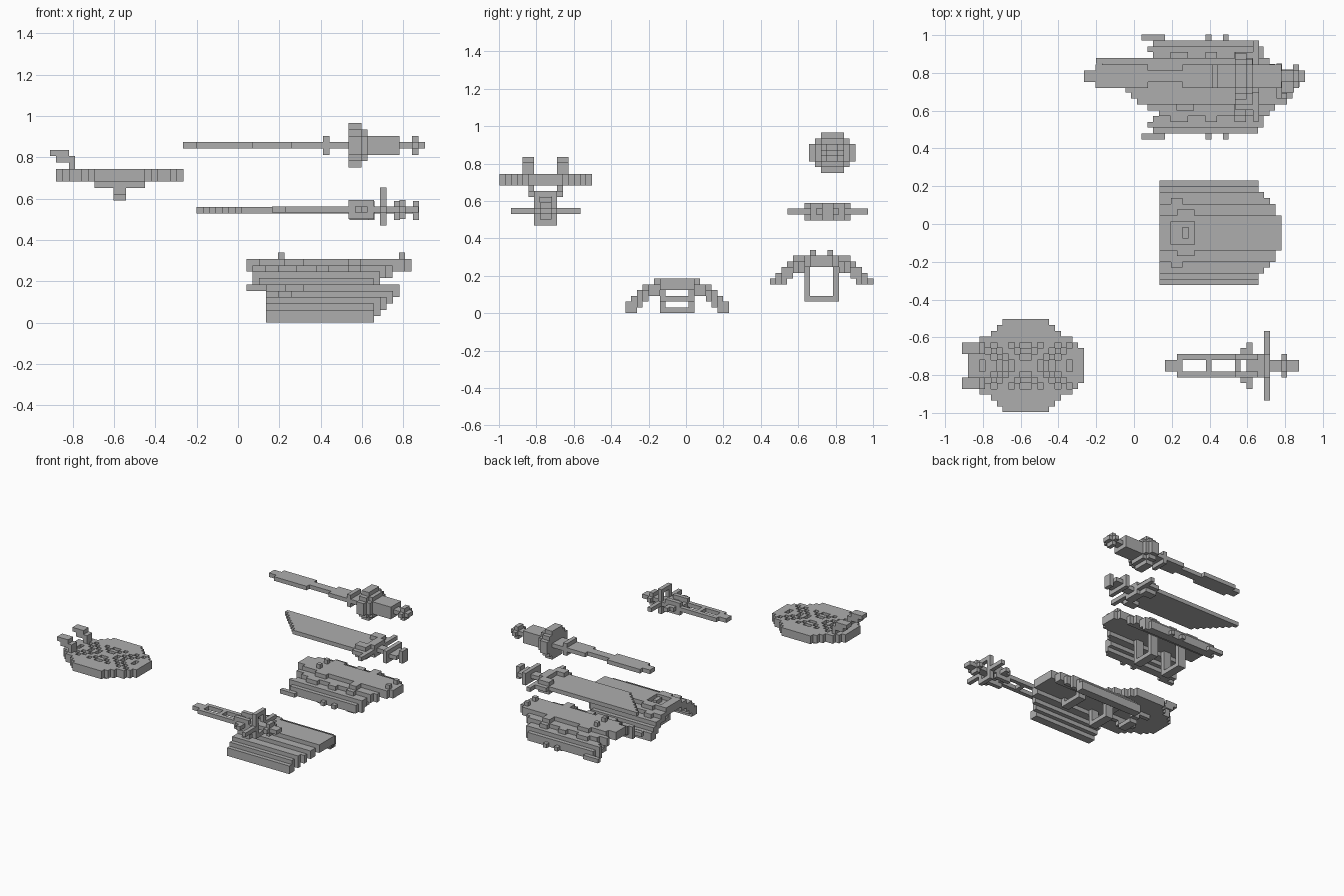
import bpy, bmesh
from mathutils import Vector

U = 2 / 65  # block size

if "Cube" in bpy.data.objects:
    bpy.data.objects.remove(bpy.data.objects["Cube"])

grey = bpy.data.materials.new("plain_grey")
grey.use_nodes = True
grey.diffuse_color = (0.42, 0.42, 0.42, 1)
grey.node_tree.nodes["Principled BSDF"].inputs["Base Color"].default_value = grey.diffuse_color


def build(name, origin, boxes):
    """Make one object from blocks (x0, x1, y0, y1, z0, z1) counted in block units."""
    bm = bmesh.new()
    for x0, x1, y0, y1, z0, z1 in boxes:
        low, high = Vector((x0, y0, z0)), Vector((x1, y1, z1))
        made = bmesh.ops.create_cube(bm, size=1)["verts"]
        for v in made:
            v.co = ((low + high) / 2 + v.co * (high - low)) * U
    mesh = bpy.data.meshes.new(name)
    bm.to_mesh(mesh)
    bm.free()
    mesh.materials.append(grey)
    obj = bpy.data.objects.new(name, mesh)
    obj.location = origin
    bpy.context.collection.objects.link(obj)


def both(x0, x1, y0, y1, z0, z1):
    """A block and its mirror image across the part's centre line."""
    return [(x0, x1, y0, y1, z0, z1), (x0, x1, -y1, -y0, z0, z1)]


def mid(x0, x1, half, z0, z1):
    """A block centred on the part's centre line."""
    return (x0, x1, -half, half, z0, z1)


def shell(rows):
    """Stepped arch: rows of (start, end, bottom, top) from the centre outward."""
    out = []
    for k, (a, b, lo, hi) in enumerate(rows):
        out += both(a, b, k, k + 1, lo, hi)
    return out


def strap(x0, x1, half, bottom, top):
    """Grip made of one bar and two posts."""
    return [mid(x0, x1, half, bottom, bottom + 1)] + both(x0, x1, half - 1, half, bottom + 1, top)


# Round shield: slab, studded face, curled hooks, grip
at = (-0.88, -0.75, 0.59)
half_widths = [10, 10, 10, 9, 8, 6, 5, 4]
build("round_shield_slab", at, shell([(10 - w, 10 + w, 3, 4) for w in half_widths]))
studs = []
for k, w in enumerate(half_widths):
    for i in range(w):
        if k > 3 or i > 7 or (2 * i + 3 * k) % 5 < 3:
            studs += both(10 + i, 11 + i, k, k + 1, 4, 5)
            studs += both(9 - i, 10 - i, k, k + 1, 4, 5)
build("round_shield_face", at, studs)
build("round_shield_hooks", at,
      both(2, 3, 2, 4, 5, 6) + both(0, 3, 2, 4, 6, 7) + both(-1, 2, 2, 4, 7, 8))
build("round_shield_grip", at,
      both(6, 14, 2, 3, 2, 3) + both(9, 11, 2, 3, 1, 2) + [mid(9, 11, 2, 0, 1)])

# Arched shield: stepped shell with a framed recess along the middle
at = (0.135, -0.047, 0)
build("arched_shield_shell", at, shell([
    (0, 21, 4, 5), (0, 21, 4, 5), (0, 21, 4, 6), (0, 20, 3, 5), (0, 20, 3, 5),
    (0, 19, 2, 4), (0, 18, 1, 4), (0, 17, 0, 3), (0, 17, 0, 2)]))
build("arched_shield_boss", at,
      [mid(0, 2, 2, 5, 6), mid(6, 21, 2, 5, 6), mid(4, 5, 1, 5, 6)])
build("arched_shield_ribs", at,
      both(3, 6, 3, 4, 5, 6) + both(2, 4, 5, 6, 4, 5))
build("arched_shield_straps", at, strap(3, 5, 3, 0, 4) + strap(11, 13, 3, 2, 4))

# Jagged shield: stepped shell with spikes and raised ribs
at = (0.04, 0.725, 0)
build("jagged_shield_shell", at, shell([
    (0, 26, 8, 10), (0, 26, 8, 10), (2, 25, 8, 10), (1, 23, 7, 9), (3, 22, 7, 9),
    (2, 21, 6, 8), (1, 21, 5, 8), (2, 20, 5, 7), (0, 4, 5, 6)]))
build("jagged_shield_spikes", at,
      both(5, 6, 1, 2, 10, 11) + both(24, 25, 1, 2, 10, 11)
      + both(11, 12, 8, 9, 5, 6) + both(14, 15, 8, 9, 5, 6))
build("jagged_shield_ribs", at,
      both(6, 9, 3, 4, 9, 10) + both(16, 18, 3, 5, 9, 10)
      + both(5, 8, 5, 6, 8, 9) + both(11, 13, 5, 6, 8, 9) + both(16, 18, 5, 6, 8, 9))
build("jagged_shield_straps", at, strap(6, 8, 3, 2, 8) + strap(14, 16, 3, 2, 8))

# Broad sword: slanted blade, guard, grip, pommel
at = (-0.2, 0.757, 0.497)
build("broad_sword_blade", at, [(i, 24, 3 - i, 4 - i, 1, 2) for i in range(8)])
build("broad_sword_guard", at,
      [mid(27, 28, 7, 1, 2), mid(24, 27, 5, 1, 2), mid(26, 28, 2, 0, 3)]
      + both(24, 27, 2, 4, 0, 3))
build("broad_sword_grip", at, [mid(28, 35, 1, 1, 2)])
build("broad_sword_pommel", at, [mid(31, 32, 3, 0, 3), mid(34, 35, 1, 0, 3), mid(32, 34, 2, 1, 2)])

# Mace staff: leaf tip, shaft, round head, end knob
at = (-0.265, 0.782, 0.75)
build("staff_leaf_tip", at, [mid(0, 2, 1, 3, 4), mid(2, 11, 2, 3, 4)])
build("staff_shaft", at,
      [mid(11, 38, 1, 3, 4), mid(17, 22, 2, 3, 4), mid(22, 23, 2, 2, 5), mid(23, 26, 2, 3, 4)])
build("staff_head", at,
      [mid(26, 28, 2, 0, 7), mid(26, 28, 3, 1, 6), mid(26, 28, 4, 2, 5),
       mid(28, 29, 3, 2, 5), mid(28, 29, 2, 1, 6)])
build("staff_handle", at, [mid(29, 34, 2, 2, 5)])
build("staff_end_knob", at, [mid(36, 37, 2, 3, 4), mid(36, 37, 1, 2, 5)])

# Slotted sword: railed blade, ring, cross guard, grip
at = (0.165, -0.75, 0.47)
build("slotted_sword_blade", at,
      both(2, 15, 1, 2, 2, 3)
      + [mid(0, 3, 1, 2, 3), mid(7, 8, 1, 2, 3), mid(12, 13, 1, 2, 3), mid(14, 15, 1, 2, 3)])
build("slotted_sword_guard", at,
      [mid(17, 18, 6, 2, 3), mid(15, 17, 2, 2, 3), mid(17, 18, 2, 0, 1), mid(17, 18, 2, 5, 6)]
      + both(17, 18, 1, 2, 1, 5) + both(14, 15, 2, 4, 2, 3)
      + both(13, 14, 2, 3, 2, 3) + both(12, 16, 1, 2, 1, 4))
build("slotted_sword_grip", at, [mid(18, 23, 1, 2, 3), mid(20, 21, 2, 2, 3), mid(20, 21, 1, 1, 4)])
